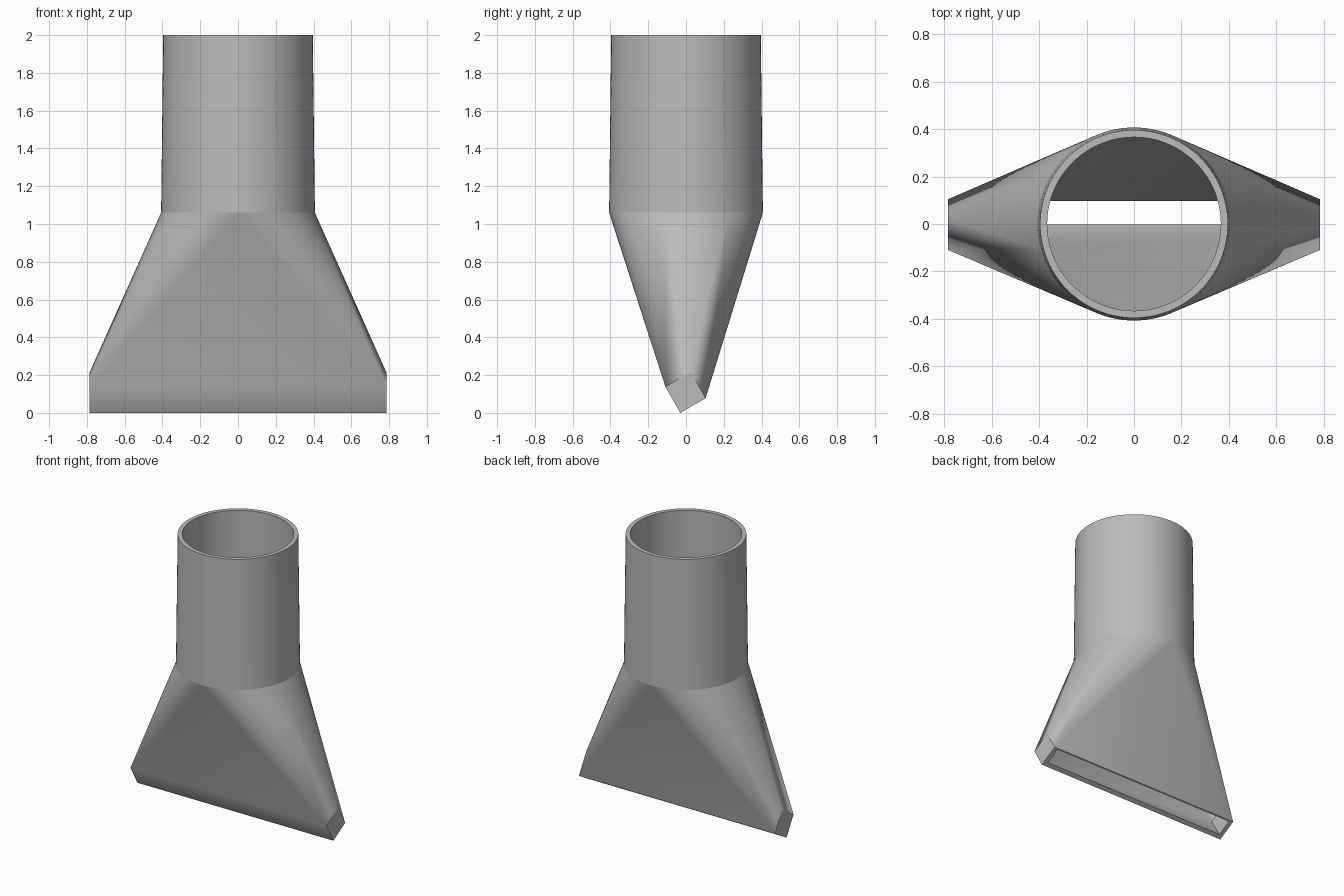
import bpy, bmesh, math
from mathutils import Vector

if "Cube" in bpy.data.objects:
    bpy.data.objects.remove(bpy.data.objects["Cube"], do_unlink=True)

SEGMENTS = 96
JOINT_Z, TOP_Z = 1.06, 2.0
WALL = 0.03
R_JOINT, R_TOP = 0.407, 0.396
HALF_WIDTH = 0.785

grey = bpy.data.materials.new("plain grey")
grey.use_nodes = True
grey.diffuse_color = (0.5, 0.5, 0.5, 1)
grey.node_tree.nodes["Principled BSDF"].inputs["Base Color"].default_value = grey.diffuse_color


def circle(bm, radius, z):
    steps = [2 * math.pi * i / SEGMENTS for i in range(SEGMENTS)]
    return [bm.verts.new((radius * math.cos(a), radius * math.sin(a), z)) for a in steps]


def finish(bm, name):
    mesh = bpy.data.meshes.new(name)
    bm.to_mesh(mesh)
    bm.free()
    mesh.materials.append(grey)
    obj = bpy.data.objects.new(name, mesh)
    bpy.context.collection.objects.link(obj)
    bpy.ops.object.select_all(action="DESELECT")
    obj.select_set(True)
    bpy.context.view_layer.objects.active = obj
    bpy.ops.object.shade_smooth_by_angle(angle=math.radians(25))
    weighted = obj.modifiers.new("even shading", "WEIGHTED_NORMAL")
    weighted.keep_sharp = True
    return obj


# Tapered hose socket: outer wall, top rim and inner wall
bm = bmesh.new()
rings = [circle(bm, r, z) for r, z in (
    (R_JOINT, JOINT_Z), (R_TOP, TOP_Z),
    (R_TOP - WALL, TOP_Z), (R_JOINT - WALL, JOINT_Z))]
for low, high in zip(rings, rings[1:]):
    for i in range(SEGMENTS):
        j = (i + 1) % SEGMENTS
        bm.faces.new((low[i], low[j], high[j], high[i]))
finish(bm, "hose_socket")


# Flared nozzle: hulls from a round joint to a tilted slot, open at both ends
def flare(bm, radius, half_width, mouth, shoulder, inside):
    ring = circle(bm, radius, JOINT_Z)
    lip = [bm.verts.new((s * half_width, y, z)) for y, z in mouth for s in (-1, 1)]
    upper = [bm.verts.new((s * half_width, y, z)) for y, z in shoulder for s in (-1, 1)]
    bmesh.ops.convex_hull(bm, input=ring + lip + upper)
    own = set(ring + lip + upper)
    faces = [f for f in bm.faces if own.issuperset(f.verts)]
    caps = [f for f in faces if set(ring).issuperset(f.verts) or set(lip).issuperset(f.verts)]
    bmesh.ops.delete(bm, geom=caps, context="FACES_ONLY")
    faces = [f for f in faces if f.is_valid]
    centre = Vector((0, 0, 0.6))
    for f in faces:
        f.normal_update()
        outward = f.normal.dot(f.calc_center_median() - centre) > 0
        if outward == inside:
            f.normal_flip()
    return [lip[0], lip[1], lip[3], lip[2]]


bm = bmesh.new()
outer = flare(bm, R_JOINT, HALF_WIDTH,
              [(-0.03, 0.0), (0.104, 0.078)], [(-0.109, 0.138), (0.025, 0.216)], False)
inner = flare(bm, R_JOINT - WALL, HALF_WIDTH - WALL,
              [(-0.003, 0.016), (0.096, 0.0735)], [(-0.085, 0.152), (-0.001, 0.2)], True)
# Flat lip around the slot
for i in range(4):
    j = (i + 1) % 4
    face = bm.faces.new((outer[i], outer[j], inner[j], inner[i]))
    face.normal_update()
    if face.normal.z > 0:
        face.normal_flip()
# Loose edges left by the open ends
loose = [e for e in bm.edges if not e.link_faces]
bmesh.ops.delete(bm, geom=loose, context="EDGES")
bmesh.ops.dissolve_limit(bm, angle_limit=0.001, verts=[], edges=bm.edges[:])
finish(bm, "flared_nozzle")
